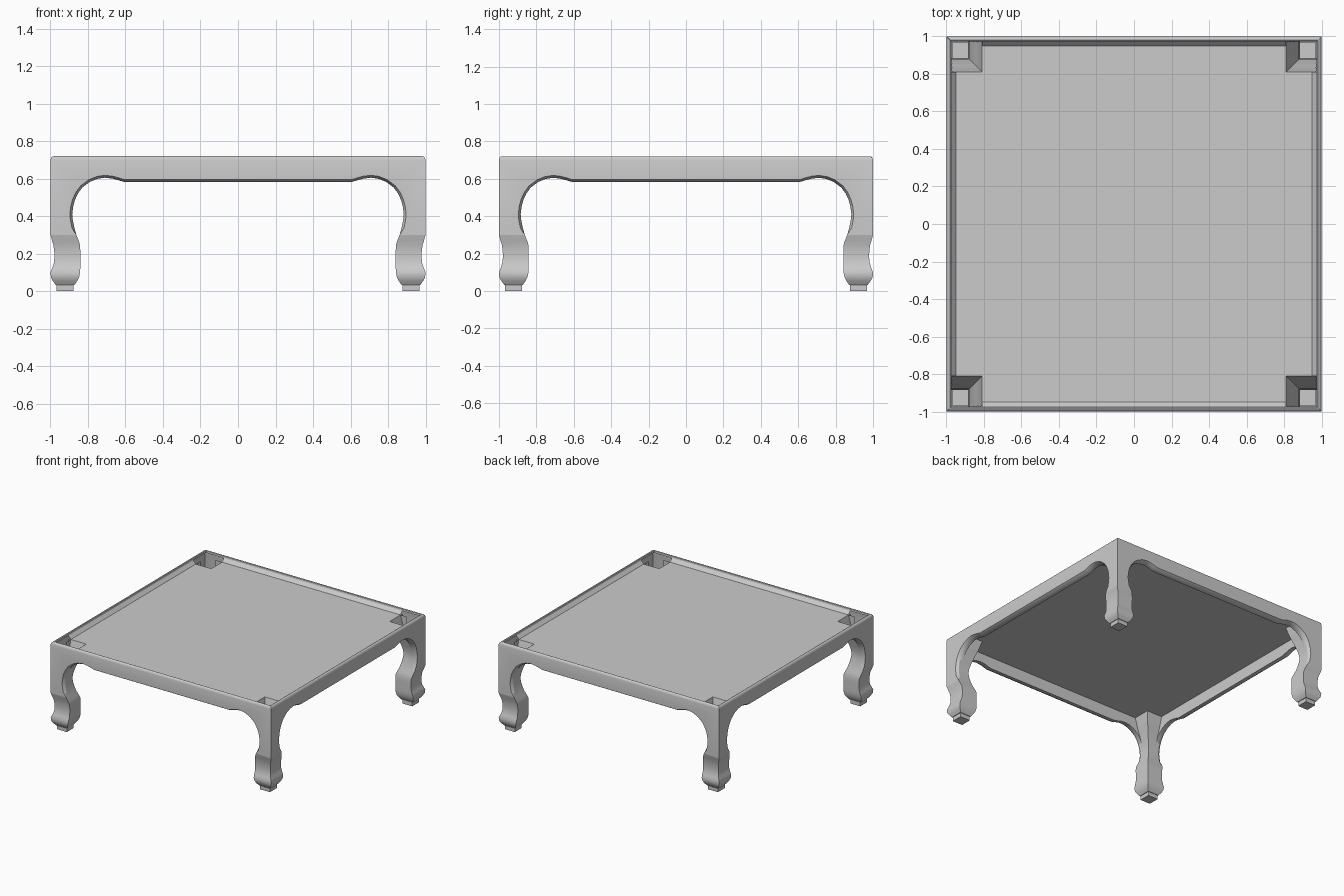
import bpy, bmesh
from math import pi
from mathutils import Matrix, Vector

if "Cube" in bpy.data.objects:
    bpy.data.objects.remove(bpy.data.objects["Cube"])

OUT, BACK, PANEL_Z = 1.0, 0.95, 0.68
NOTCH = 0.81


def make_object(name, faces, turn=0):
    bm = bmesh.new()
    for pts in faces:
        bm.faces.new([bm.verts.new(p) for p in pts])
    bmesh.ops.remove_doubles(bm, verts=bm.verts, dist=0.0005)
    bmesh.ops.recalc_face_normals(bm, faces=bm.faces)
    bmesh.ops.transform(bm, matrix=Matrix.Rotation(turn * pi / 2, 4, 'Z'), verts=bm.verts)
    me = bpy.data.meshes.new(name)
    bm.to_mesh(me)
    bm.free()
    ob = bpy.data.objects.new(name, me)
    bpy.context.collection.objects.link(ob)
    bpy.ops.object.select_all(action='DESELECT')
    ob.select_set(True)
    bpy.context.view_layer.objects.active = ob
    bpy.ops.object.shade_smooth_by_angle(angle=0.6)
    return ob


# Arch opening under one side: ankle, up the leg, round the bracket, along the apron
half = [(.862, .30), (.873, .34), (.881, .38), (.884, .41), (.879, .45), (.870, .485),
        (.854, .52), (.83, .553), (.79, .583), (.75, .599), (.71, .605), (.67, .600),
        (.64, .592), (.61, .583)]
arch = [Vector(p) for p in half] + [Vector((-x, z)) for x, z in reversed(half)]

# Outer outline of the arch, set back along the curve normal to give a chamfer
outline = []
for i, p in enumerate(arch):
    if i in (0, len(arch) - 1):
        outline.append(p)
        continue
    t = (arch[i + 1] - arch[i - 1]).normalized()
    outline.append(p + Vector((t.y, -t.x)) * 0.013)


def at(p, d):
    return (p[0], -d, p[1])


# Rounded top rim: (distance from centre, height)
rim = [(OUT, .70), (.997, .711), (.99, .718), (.982, .72), (.976, .717), (.973, .705)]


def side_faces():
    faces = []
    # Outer skin of apron and upper legs
    skin = [(OUT, .70), (OUT, .30)] + outline + [(-OUT, .30), (-OUT, .70)]
    faces.append([at(p, OUT) for p in skin])
    # Chamfer, underside and inner wall along the arch
    for i in range(len(arch) - 1):
        a, b, oa, ob = arch[i], arch[i + 1], outline[i], outline[i + 1]
        faces.append([at(oa, OUT), at(ob, OUT), at(b, .978), at(a, .978)])
        if min(a.y, b.y) > .48:
            faces.append([at(a, .978), at(b, .978), at(b, BACK), at(a, BACK)])
            faces.append([at(a, BACK), at(b, BACK),
                          (b.x, -BACK, PANEL_Z), (a.x, -BACK, PANEL_Z)])
    # Rim, mitred at the corners
    for (d0, z0), (d1, z1) in zip(rim, rim[1:]):
        faces.append([(-d0, -d0, z0), (d0, -d0, z0), (d1, -d1, z1), (-d1, -d1, z1)])
    # Ledge from the rim down to the panel
    d, z = rim[-1]
    faces.append([(-NOTCH, -d, z), (NOTCH, -d, z),
                  (NOTCH, -BACK, PANEL_Z), (-NOTCH, -BACK, PANEL_Z)])
    return faces


# Leg below the ankle: full square sections (height, inner, outer)
foot = [(0, .877, .967), (.033, .877, .967), (.033, .872, .972), (.055, .857, .988),
        (.075, .847, .998), (.10, .842, 1.0), (.125, .841, .990), (.15, .841, .982),
        (.18, .841, .979), (.21, .841, .980), (.245, .842, .984), (.27, .850, .992),
        (.30, .862, OUT)]
# Leg above the ankle: only the inner walls, hollow and open at the top
upper = [(z, x) for x, z in half[:6]] + [(.54, .853), (.60, .832), (PANEL_Z, NOTCH)]


def leg_faces():
    def square(z, i, o):
        return [(i, -i, z), (i, -o, z), (o, -o, z), (o, -i, z)]
    faces = [square(*foot[0])]
    for s0, s1 in zip(foot, foot[1:]):
        a, b = square(*s0), square(*s1)
        for k in range(4):
            n = (k + 1) % 4
            faces.append([a[k], a[n], b[n], b[k]])
    for j, ((z0, i0), (z1, i1)) in enumerate(zip(upper, upper[1:])):
        o0 = OUT if j == 0 else .978
        o1 = .978 if j < 5 else .97
        faces.append([(i0, -o0, z0), (i0, -i0, z0), (i1, -i1, z1), (i1, -o1, z1)])
        faces.append([(o0, -i0, z0), (i0, -i0, z0), (i1, -i1, z1), (o1, -i1, z1)])
    return faces


# Four identical sides and legs
for k, side in enumerate(("front", "right", "back", "left")):
    make_object(side + "_apron", side_faces(), k)
for k, corner in enumerate(("front_right", "back_right", "back_left", "front_left")):
    make_object(corner + "_leg", leg_faces(), k)

# Top panel with notched corners
n, e, z = NOTCH, BACK, PANEL_Z
make_object("top_panel", [
    [(-n, -e, z), (n, -e, z), (n, -n, z), (e, -n, z), (e, n, z), (n, n, z),
     (n, e, z), (-n, e, z), (-n, n, z), (-e, n, z), (-e, -n, z), (-n, -n, z)]])
